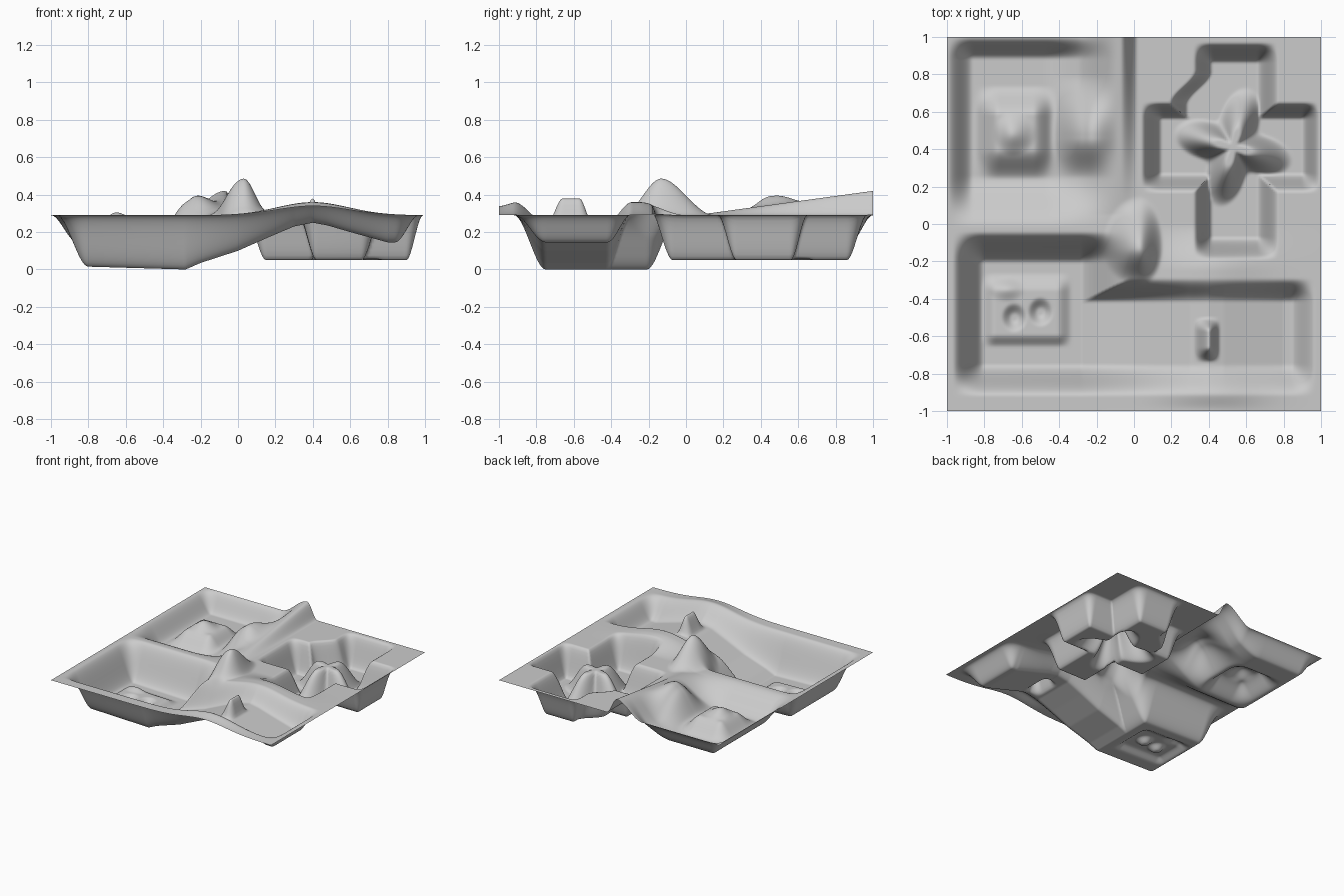
import bpy
import bmesh
from math import atan2, cos, exp, hypot, radians

old = bpy.data.objects.get("Cube")
if old:
    bpy.data.objects.remove(old, do_unlink=True)

RIM = 0.29


def ramp(a, b, v):
    """Smooth step from 0 at a to 1 at b; a may exceed b."""
    t = max(0, min(1, (v - a) / (b - a)))
    return t * t * (3 - 2 * t)


def mix(a, b, t):
    return a + (b - a) * t


def path(points, v):
    """Height along a short list of stations."""
    if v <= points[0][0]:
        return points[0][1]
    for (a, za), (b, zb) in zip(points, points[1:]):
        if v <= b:
            return mix(za, zb, (v - a) / (b - a))
    return points[-1][1]


def mound(x, y, cx, cy, left, right, front, back, flat=0.0):
    """Hill of height 1 with its own reach on each side."""
    dx, dy = x - cx, y - cy
    d = hypot(dx / (right if dx > 0 else left), dy / (back if dy > 0 else front))
    return ramp(1, flat, d)


# Floor of the long front basin, from the deep end to the shallow end
FLOOR = [(-0.8, 0.015), (-0.28, 0.0), (-0.2, 0.035), (0, 0.1), (0.17, 0.175),
         (0.3, 0.23), (0.4, 0.25), (0.48, 0.235), (0.6, 0.2), (0.8, 0.145)]


def front_basin(x, y, z):
    # a square deep end joined to a narrower channel
    deep_end = ramp(-0.02, -0.28, x) * ramp(-0.04, -0.21, y)
    channel = ramp(-0.29, -0.42, y)
    inside = (ramp(-0.97, -0.8, x) * ramp(0.97, 0.84, x)
              * ramp(-0.92, -0.75, y) * max(deep_end, channel))
    z = mix(z, path(FLOOR, x), inside)
    # low block with two hollows in the deep end
    block = (ramp(-0.82, -0.74, x) * ramp(-0.33, -0.41, x)
             * ramp(-0.66, -0.59, y) * ramp(-0.26, -0.36, y))
    z += 0.04 * block
    for cx, cy in ((-0.64, -0.5), (-0.5, -0.47)):
        z -= 0.04 * mound(x, y, cx, cy, 0.07, 0.07, 0.08, 0.08, 0.2)
    z += 0.02 * mound(x, y, -0.68, -0.35, 0.1, 0.1, 0.07, 0.07)
    # short fin on the shallow crest
    fin = (ramp(0.32, 0.4, x) * ramp(0.46, 0.4, x)
           * ramp(-0.74, -0.66, y) * ramp(-0.5, -0.57, y))
    return z + 0.13 * fin


def back_basin(x, y, z):
    inside = (ramp(-1, -0.86, x) * ramp(1, 0.88, y)
              * ramp(-0.02, 0.26, y) * ramp(-0.08, -0.48, x))
    z -= 0.145 * inside
    # flat-topped island with a small knob
    z += 0.11 * (ramp(-0.86, -0.72, x) * ramp(-0.4, -0.54, x)
                 * ramp(0.23, 0.4, y) * ramp(0.74, 0.58, y))
    z += 0.05 * mound(x, y, -0.65, 0.48, 0.1, 0.13, 0.12, 0.13)
    # broad hill, steep in front
    z += 0.14 * (ramp(-0.46, -0.28, x) * ramp(-0.08, -0.25, x)
                 * ramp(0.24, 0.46, y) * ramp(0.8, 0.48, y))
    # ridge climbing to the back edge
    climb = max(0, min(1, (y - 0.05) / 0.95))
    return z + 0.13 * climb * ramp(-0.3, -0.07, x) * ramp(0.02, -0.07, x)


def cross_pit(x, y, z):
    # the upright flares where it meets the left arm
    flare = 0.13 * ramp(0.82, 0.64, y) * ramp(0.4, 0.6, y)
    upright = (ramp(0.32 - flare, 0.42 - flare, x) * ramp(0.77, 0.66, x)
               * ramp(-0.19, -0.07, y) * ramp(0.97, 0.86, y))
    across = (ramp(0.04, 0.15, x) * ramp(0.99, 0.9, x)
              * ramp(0.17, 0.27, y) * ramp(0.65, 0.56, y))
    z = mix(z, 0.05, max(upright, across))
    # four-bladed rise in the middle
    dx, dy = x - 0.53, y - 0.41
    r = hypot(dx, dy)
    blade = 0.5 + 0.5 * cos(4 * (atan2(dy, dx) - radians(75)))
    reach = mix(0.17, 0.33, blade)
    rise = 0.05 + 0.23 * ramp(reach, reach * mix(0.1, 0.3, blade), r)
    return max(z, rise) if r < reach else z


def height(x, y):
    # gentle swell along the front
    swell = exp(-((x - 0.4) / 0.27) ** 2) * ramp(0, -0.25, y)
    z = RIM + 0.07 * swell * mix(0.7, 1, ramp(-1, -0.9, y))
    z = front_basin(x, y, z)
    z = back_basin(x, y, z)
    z = cross_pit(x, y, z)
    # central peak
    return max(0, z + 0.19 * mound(x, y, 0.03, -0.13, 0.2, 0.13, 0.2, 0.28))


# Terrain sheet
bm = bmesh.new()
bmesh.ops.create_grid(bm, x_segments=200, y_segments=200, size=1)
for v in bm.verts:
    v.co.z = height(v.co.x, v.co.y)
for f in bm.faces:
    f.smooth = True
mesh = bpy.data.meshes.new("terrain_sheet")
bm.to_mesh(mesh)
bm.free()

# Colour
grey = bpy.data.materials.new("light_grey")
grey.use_nodes = True
colour = (0.6, 0.6, 0.6, 1)
grey.diffuse_color = colour
grey.node_tree.nodes["Principled BSDF"].inputs["Base Color"].default_value = colour
mesh.materials.append(grey)

terrain = bpy.data.objects.new("terrain_sheet", mesh)
bpy.context.collection.objects.link(terrain)
